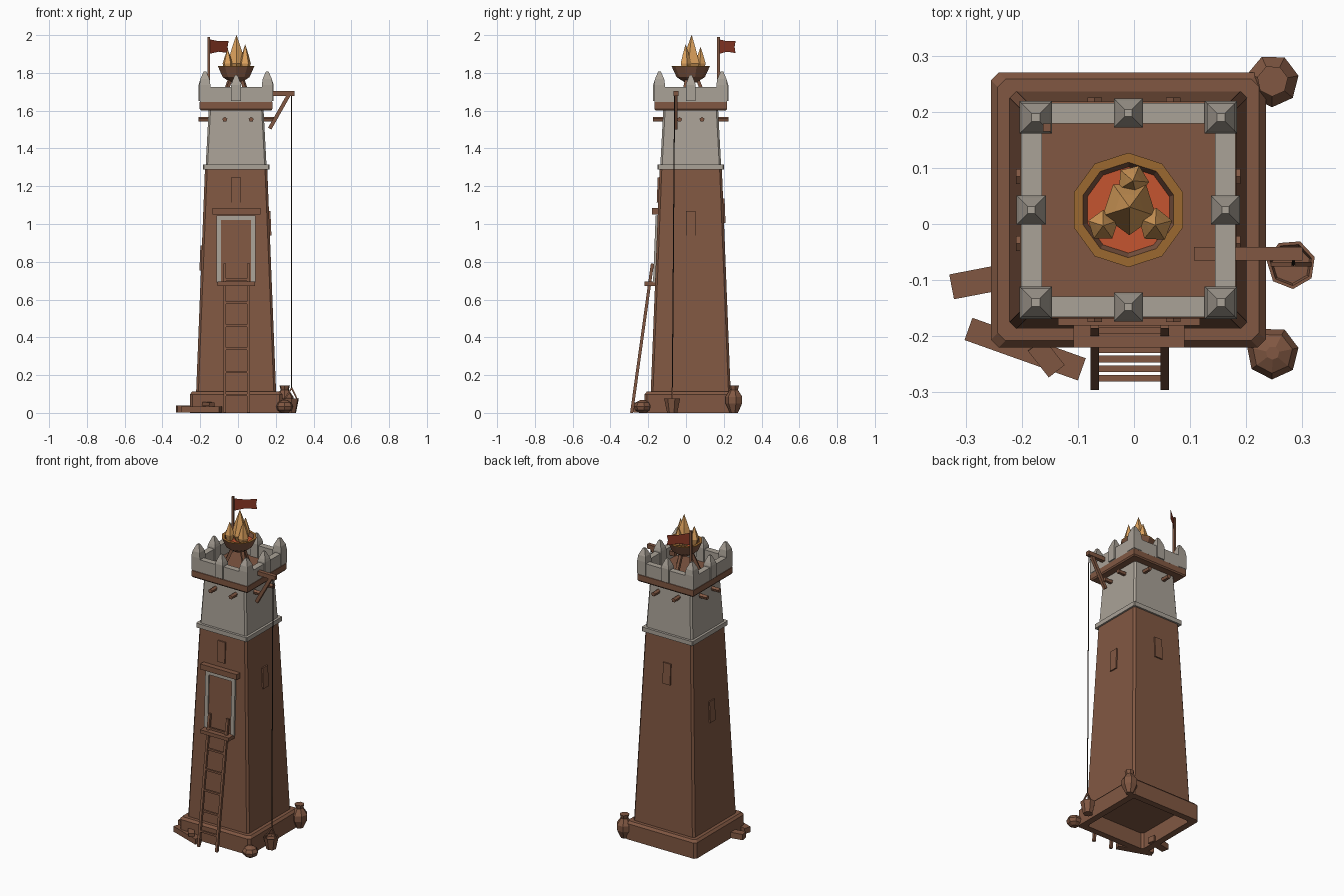
import bpy
from math import cos, sin, pi, radians
from mathutils import Vector

if "Cube" in bpy.data.objects:
    bpy.data.objects.remove(bpy.data.objects["Cube"])

CX, CY = -0.01, 0.025   # tower axis


def material(name, rgb):
    m = bpy.data.materials.new(name)
    m.use_nodes = True
    m.diffuse_color = (*rgb, 1)
    m.node_tree.nodes["Principled BSDF"].inputs["Base Color"].default_value = (*rgb, 1)
    return m


WOOD = material("brown wood", (0.22, 0.097, 0.055))
STONE = material("pale stone", (0.40, 0.36, 0.31))
FLAME = material("amber flame", (0.72, 0.36, 0.11))
EMBER = material("red ember", (0.56, 0.09, 0.03))
BRONZE = material("bronze rim", (0.33, 0.14, 0.03))
CLOTH = material("red cloth", (0.27, 0.042, 0.02))
ROPE = material("dark rope", (0.03, 0.02, 0.015))


def make(name, verts, faces, mat):
    mesh = bpy.data.meshes.new(name)
    mesh.from_pydata([tuple(v) for v in verts], [], faces)
    mesh.materials.append(mat)
    ob = bpy.data.objects.new(name, mesh)
    bpy.context.collection.objects.link(ob)
    return ob


def loft(name, rings, mat, caps=True):
    """Skin a stack of equal-length rings."""
    n = len(rings[0])
    verts = [p for ring in rings for p in ring]
    faces = [(k * n + i, k * n + (i + 1) % n, (k + 1) * n + (i + 1) % n, (k + 1) * n + i)
             for k in range(len(rings) - 1) for i in range(n)]
    if caps:
        last = (len(rings) - 1) * n
        faces += [tuple(reversed(range(n))), tuple(range(last, last + n))]
    return make(name, verts, faces, mat)


def square(half, z, cut=0.0, x=CX, y=CY):
    """Square ring, with cut corners if asked."""
    if not cut:
        return [(x + a * half, y + b * half, z) for a, b in ((-1, -1), (1, -1), (1, 1), (-1, 1))]
    h, c = half, half - cut
    return [(x + a, y + b, z) for a, b in
            ((-c, -h), (c, -h), (h, -c), (h, c), (c, h), (-c, h), (-h, c), (-h, -c))]


def stack(name, profile, mat, cut=0.0, caps=True, x=CX, y=CY):
    return loft(name, [square(h, z, cut, x, y) for h, z in profile], mat, caps)


def lathe(name, profile, mat, x, y, sides=8, turn=0.0, caps=True):
    rings = [[(x + r * cos(turn + 2 * pi * i / sides), y + r * sin(turn + 2 * pi * i / sides), z)
              for i in range(sides)] for r, z in profile]
    return loft(name, rings, mat, caps)


def box(name, lo, hi, mat):
    ring = [(lo[0], lo[1]), (hi[0], lo[1]), (hi[0], hi[1]), (lo[0], hi[1])]
    return loft(name, [[(a, b, z) for a, b in ring] for z in (lo[2], hi[2])], mat)


def bar(name, a, b, w, h, mat, sides=4):
    """Straight beam from a to b; w is sideways, h is upright."""
    a, b = Vector(a), Vector(b)
    d = (b - a).normalized()
    side = d.cross(Vector((0, 0, 1)))
    side = side.normalized() if side.length > 0.01 else Vector((1, 0, 0))
    up = side.cross(d)
    if sides == 4:
        offs = [side * sx * w / 2 + up * sy * h / 2 for sx, sy in ((-1, -1), (1, -1), (1, 1), (-1, 1))]
    else:
        angles = [pi / 2 + 2 * pi * i / sides for i in range(sides)]
        offs = [side * cos(t) * w / 2 + up * sin(t) * h / 2 for t in angles]
    return loft(name, [[p + o for o in offs] for p in (a, b)], mat)


def wall(z):
    """Half width of the leaning shaft at height z."""
    return 0.212 - 0.047 * (z - 0.1) / 1.19


# Tower shaft
stack("base_plinth", [(0.205, 0.1), (0.205, 0), (0.245, 0), (0.245, 0.098), (0.233, 0.112), (0.2, 0.112)],
      WOOD, 0.014, caps=False)
stack("lower_shaft", [(wall(0.1), 0.1), (wall(1.29), 1.29)], WOOD, 0.012)
stack("stone_band", [(0.176, 1.288), (0.176, 1.315)], STONE, 0.005)
stack("upper_shaft", [(0.161, 1.31), (0.145, 1.61)], STONE, 0.01)

# Fighting platform
stack("platform_floor", [(0.187, 1.602), (0.193, 1.61), (0.193, 1.645), (0.187, 1.65)], WOOD)
stack("parapet_wall", [(0.154, 1.645), (0.191, 1.645), (0.191, 1.725), (0.154, 1.725), (0.154, 1.645)],
      STONE, caps=False)
for i in (-1, 0, 1):
    for j in (-1, 0, 1):
        if i or j:
            corner = bool(i and j)
            w, top = (0.029, 1.807) if corner else (0.026, 1.79)
            d = 0.165 if corner else 0.173
            stack("merlon", [(w, 1.65), (w, 1.735), (w * 0.85, top - 0.04), (w * 0.25, top)], STONE,
                  x=CX + i * d, y=CY + j * d)

# Log ends poking out below the platform
for s in (-1, 1):
    for off in (-0.07, 0.07):
        for dx, dy in ((0, s), (s, 0)):
            px, py = CX + off * abs(dy), CY + off * 0.85 * abs(dx)
            if dy:
                px += 0.01
            bar("log_end", (px + dx * 0.12, py + dy * 0.12, 1.553),
                (px + dx * 0.2, py + dy * 0.2, 1.553), 0.028, 0.028, WOOD, 5)


# Plates lying on the leaning walls; side is the wall's outward direction
def wall_plate(name, side, u0, u1, z0, z1, depth, mat):
    n = Vector((*side, 0))
    t = Vector((-side[1], side[0], 0))
    c = Vector((CX, CY, 0))
    rings = []
    for out in (-0.01, depth):
        rings.append([c + t * u + n * (wall(z) + out) + Vector((0, 0, z))
                      for u, z in ((u0, z0), (u1, z0), (u1, z1), (u0, z1))])
    return loft(name, rings, mat)


FRONT = (0, -1)
for side, z in ((FRONT, 1.18), ((1, 0), 1.005), ((0, 1), 1.07), ((-1, 0), 0.82)):
    wall_plate("window_shutter", side, -0.026, 0.026, z - 0.065, z + 0.065, 0.008, WOOD)

# Raised doorway
wall_plate("door_panel", FRONT, -0.08, 0.08, 0.69, 1.03, 0.004, WOOD)
wall_plate("door_jamb_right", FRONT, -0.103, -0.079, 0.69, 1.045, 0.011, STONE)
wall_plate("door_jamb_left", FRONT, 0.079, 0.103, 0.69, 1.045, 0.011, STONE)
wall_plate("door_head", FRONT, -0.079, 0.079, 1.021, 1.045, 0.011, STONE)
box("door_sill", (-0.108, -0.22, 0.673), (0.09, -0.15, 0.695), WOOD)
box("door_lintel", (-0.135, -0.181, 1.05), (0.118, -0.13, 1.084), WOOD)

# Ladder
foot, head = Vector((0, -0.288, 0)), Vector((0, -0.178, 0.79))
for x in (-0.07, 0.055):
    bar("ladder_stile", foot + Vector((x, 0, 0)), head + Vector((x, 0, 0)), 0.015, 0.016, WOOD)
for i in range(6):
    p = foot.lerp(head, (0.095 + 0.122 * i) / 0.79)
    bar("ladder_rung", p + Vector((-0.07, 0, 0)), p + Vector((0.055, 0, 0)), 0.012, 0.012, WOOD)

# Hoist with bucket
bar("hoist_arm", (0.107, -0.053, 1.69), (0.3, -0.053, 1.69), 0.024, 0.026, WOOD)
bar("hoist_brace", (0.168, -0.053, 1.505), (0.268, -0.053, 1.682), 0.018, 0.02, WOOD)
bar("hoist_rope", (0.284, -0.072, 0.13), (0.284, -0.06, 1.69), 0.006, 0.006, ROPE, 5)
lathe("bucket", [(0.028, 0), (0.044, 0.075), (0.038, 0.075), (0.034, 0.06)], WOOD, 0.28, -0.072, 7, 0.3)
for s in (-1, 1):
    bar("bucket_handle", (0.28 + s * 0.034, -0.072, 0.07), (0.284, -0.072, 0.132), 0.008, 0.008, WOOD)

# Pots
lathe("tall_pot", [(0.022, 0), (0.046, 0.05), (0.047, 0.085), (0.022, 0.122), (0.028, 0.145)],
      WOOD, 0.247, 0.255, 7, 0.2)
lathe("squat_pot", [(0.018, 0), (0.04, 0.014), (0.047, 0.035), (0.036, 0.056), (0.012, 0.068)],
      WOOD, 0.247, -0.23, 7, 0.2)

# Loose planks
bar("plank_side", (-0.325, -0.112, 0.02), (-0.2, -0.088, 0.02), 0.045, 0.036, WOOD)
bar("plank_front", (-0.295, -0.187, 0.018), (-0.093, -0.259, 0.018), 0.042, 0.034, WOOD)
bar("plank_short", (-0.175, -0.215, 0.048), (-0.138, -0.262, 0.045), 0.036, 0.02, WOOD)

# Fire bowl
lathe("fire_bowl", [(0.035, 1.752), (0.075, 1.778), (0.1, 1.832)], WOOD, CX, CY, 10, pi / 10, caps=False)
lathe("bowl_base", [(0.03, 1.748), (0.036, 1.754)], WOOD, CX, CY, 10, pi / 10)
lathe("bowl_rim", [(0.1, 1.832), (0.102, 1.837), (0.085, 1.837)], BRONZE, CX, CY, 10, pi / 10, caps=False)
lathe("bowl_lining", [(0.085, 1.837), (0.076, 1.812)], WOOD, CX, CY, 10, pi / 10, caps=False)
lathe("ember_bed", [(0.06, 1.79), (0.078, 1.814)], EMBER, CX, CY, 10, pi / 10)
for k in range(3):
    t = radians(90 + 120 * k)
    bar("bowl_leg", (CX + 0.085 * cos(t), CY + 0.085 * sin(t), 1.648),
        (CX + 0.035 * cos(t), CY + 0.035 * sin(t), 1.768), 0.018, 0.018, WOOD)

# Flames: x, y, widest radius, tip height
for x, y, r, tip in ((-0.008, 0.03, 0.05, 2.0), (-0.055, -0.003, 0.028, 1.925),
                     (0.038, -0.002, 0.031, 1.95), (-0.002, 0.077, 0.029, 1.935)):
    lathe("flame", [(r * 0.55, 1.805), (r, 1.85), (r * 0.55, 1.85 + (tip - 1.85) * 0.5), (0.001, tip)],
          FLAME, x, y, 5, x * 40)

# Flag flying diagonally from its pole
bar("flag_pole", (-0.155, 0.172, 1.65), (-0.155, 0.172, 1.99), 0.014, 0.014, WOOD)
flag = [(0, 1.9), (0.5, 1.912), (1, 1.905), (0.95, 1.937), (1, 1.968), (0.5, 1.968), (0, 1.978)]
make("flag", [(-0.155 + 0.105 * u, 0.172 + 0.09 * u, z) for u, z in flag],
     [(0, 1, 5, 6), (1, 2, 3, 5), (3, 4, 5)], CLOTH)
